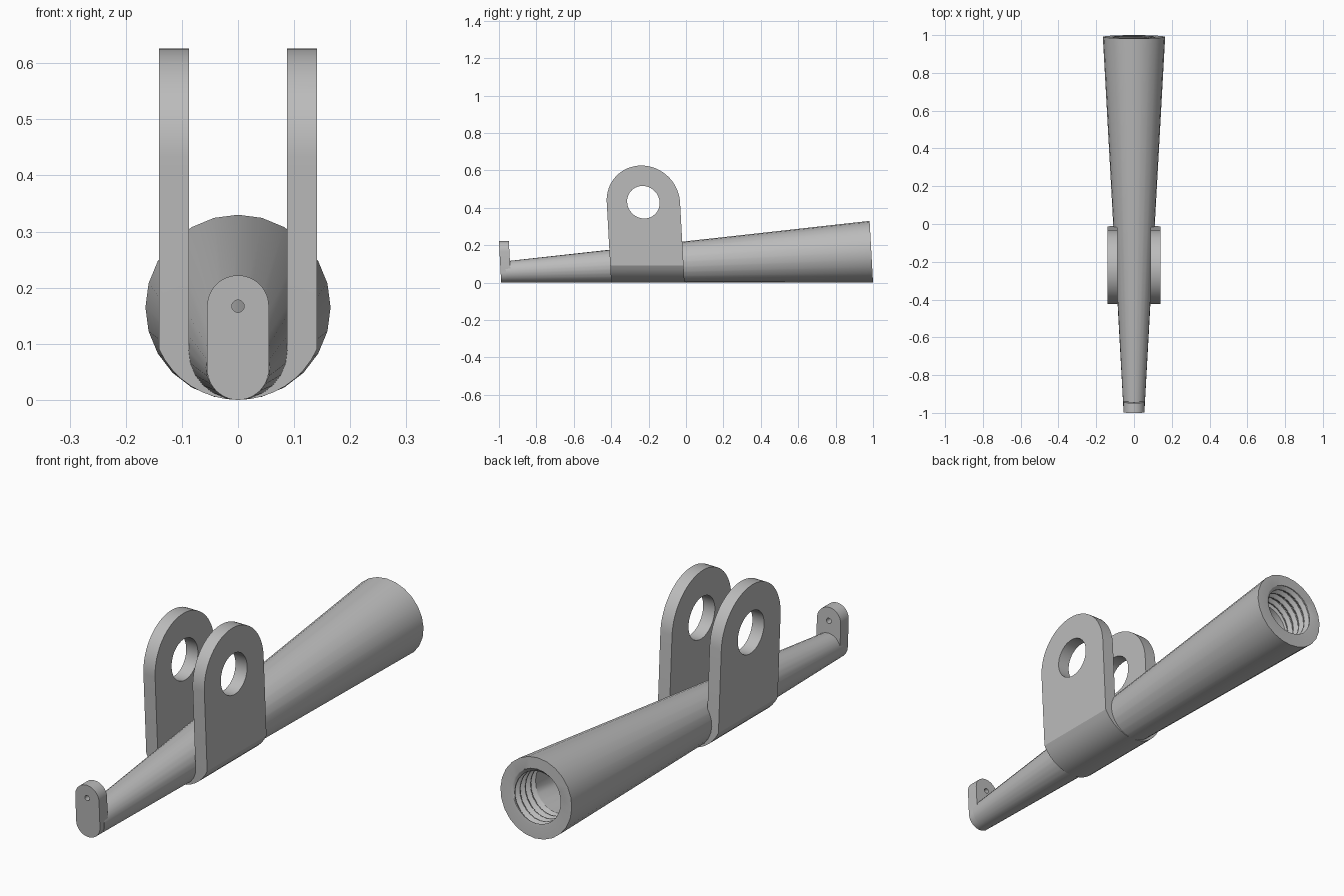
import bpy, bmesh
from math import pi, sin, cos, radians
from mathutils import Matrix

cube = bpy.data.objects.get("Cube")
if cube:
    bpy.data.objects.remove(cube, do_unlink=True)

metal = bpy.data.materials.new("grey metal")
metal.use_nodes = True
GREY = (0.5, 0.5, 0.5, 1)
metal.diffuse_color = GREY
metal.node_tree.nodes["Principled BSDF"].inputs["Base Color"].default_value = GREY

# Everything leans forward so the taper's underside lies flat
LEAN = Matrix.Identity(4)
LEAN[1][2] = -0.0555


def make(name, bm):
    bmesh.ops.recalc_face_normals(bm, faces=bm.faces)
    mesh = bpy.data.meshes.new(name)
    bm.to_mesh(mesh)
    bm.free()
    mesh.materials.append(metal)
    obj = bpy.data.objects.new(name, mesh)
    bpy.context.collection.objects.link(obj)
    return obj


def prism(name, points, axis, lo, hi):
    """Extrude an outline along x (points are y, z) or y (points are x, z)."""
    bm = bmesh.new()
    place = (lambda p, d: (d, *p)) if axis == "x" else (lambda p, d: (p[0], d, p[1]))
    face = bm.faces.new([bm.verts.new(place(p, lo)) for p in points])
    moved = bmesh.ops.extrude_face_region(bm, geom=[face])["geom"]
    shift = place((0, 0), hi - lo)
    bmesh.ops.translate(bm, vec=shift,
                        verts=[v for v in moved if isinstance(v, bmesh.types.BMVert)])
    return make(name, bm)


def arc(cx, cz, r, start, end, steps):
    angles = [radians(start + (end - start) * i / steps) for i in range(steps + 1)]
    return [(cx + r * cos(a), cz + r * sin(a)) for a in angles]


def cut(obj, tool, operation="DIFFERENCE"):
    mod = obj.modifiers.new("cut", "BOOLEAN")
    mod.operation, mod.object, mod.solver = operation, tool, "EXACT"
    bpy.context.view_layer.objects.active = obj
    bpy.ops.object.modifier_apply(modifier=mod.name)
    bpy.data.objects.remove(tool, do_unlink=True)


def finish(obj, angle=30):
    obj.data.transform(LEAN)
    bpy.ops.object.select_all(action="DESELECT")
    obj.select_set(True)
    bpy.context.view_layer.objects.active = obj
    bpy.ops.object.shade_smooth_by_angle(angle=radians(angle))


# Tapered socket with a helical thread inside the wide end
SEGS, PITCH, TURNS = 24, 0.035, 4
FRONT, BACK = -0.96, 1.0
R_FRONT, R_BACK, BORE, GROOVE = 0.057, 0.165, 0.104, 0.118


def thread_radius(depth, turn):
    phase = (depth / PITCH + turn) % 1
    wave = min(1, max(0, 3 * abs(phase - 0.5) - 0.25))
    return BORE + (GROOVE - BORE) * wave


bm = bmesh.new()


def ring(y, radius):
    verts = []
    for i in range(SEGS):
        a = 2 * pi * i / SEGS
        r = radius(i / SEGS) if callable(radius) else radius
        centre = R_FRONT + (R_BACK - R_FRONT) * (y - FRONT) / (BACK - FRONT)
        verts.append(bm.verts.new((r * sin(a), y, centre + r * cos(a))))
    return verts


rings = [ring(FRONT, R_FRONT), ring(BACK, R_BACK), ring(BACK, GROOVE)]
for k in range(1, SEGS * TURNS + 1):
    depth = k * PITCH / SEGS
    rings.append(ring(BACK - depth, lambda turn: thread_radius(depth, turn)))
rings += [ring(BACK - PITCH * TURNS - 0.005, BORE), ring(0.6, BORE)]
for a, b in zip(rings, rings[1:]):
    for i in range(SEGS):
        j = (i + 1) % SEGS
        bm.faces.new((a[i], a[j], b[j], b[i]))
bm.faces.new(rings[0])
bm.faces.new(rings[-1])
finish(make("tapered_socket", bm))

# Upright end tab with a small pin hole
TAB = 0.055
tab = prism("end_tab", arc(0, TAB, TAB, 180, 360, 24) + arc(0, 0.167, TAB, 0, 180, 24),
            "y", -0.988, -0.935)
cut(tab, prism("pin_hole", arc(0, 0.167, 0.011, 0, 345, 23), "y", -1.1, -0.8))
finish(tab)

# Clevis: side outline with eye, trimmed to a U shape with a rounded belly
EYE_Y, EYE_Z, EYE_R = -0.204, 0.43, 0.196
clevis = prism("clevis",
               [(EYE_Y - EYE_R, -0.1), (EYE_Y + EYE_R, -0.1)]
               + arc(EYE_Y, EYE_Z, EYE_R, 0, 180, 32), "x", -0.2, 0.2)
cut(clevis, prism("eye", arc(EYE_Y, EYE_Z, 0.087, 0, 350, 35), "x", -0.3, 0.3))
IN, OUT, TOP = 0.087, 0.141, 0.8
belly = arc(0, 0.155, 0.155, 204.6, 335.4, 16)
u_shape = prism("u_shape", belly + [(OUT, TOP), (IN, TOP), (IN, 0.09),
                                    (-IN, 0.09), (-IN, TOP), (-OUT, TOP)], "y", -0.6, 0.2)
cut(clevis, u_shape, "INTERSECT")
finish(clevis, 20)
